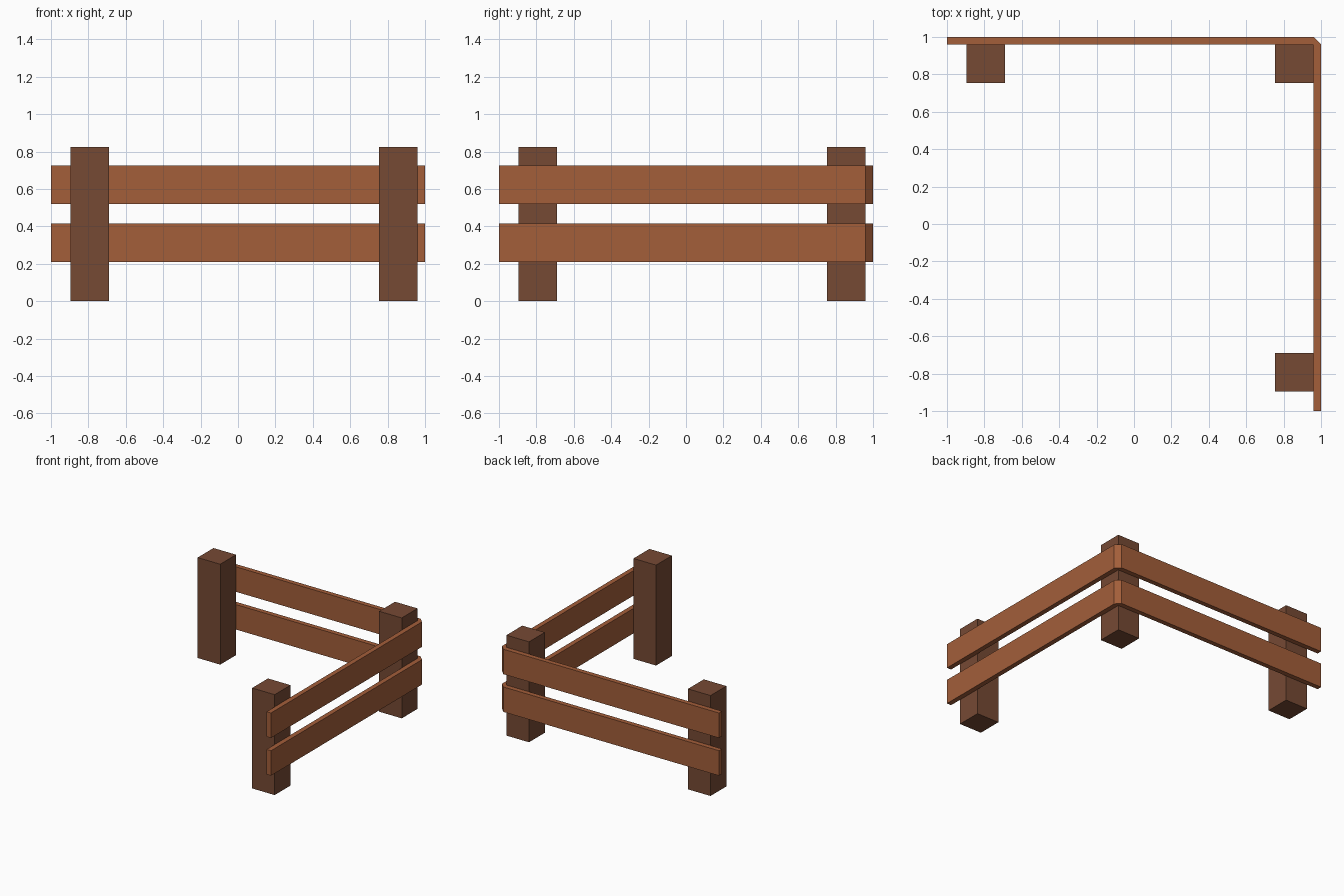
import bpy, bmesh

if "Cube" in bpy.data.objects:
    bpy.data.objects.remove(bpy.data.objects["Cube"])


def material(name, color):
    m = bpy.data.materials.new(name)
    m.diffuse_color = (*color, 1)
    m.use_nodes = True
    m.node_tree.nodes["Principled BSDF"].inputs["Base Color"].default_value = m.diffuse_color
    return m


def prism(name, outline, z0, z1, mat):
    """Extrude a plan outline from z0 up to z1."""
    bm = bmesh.new()
    face = bm.faces.new([bm.verts.new((x, y, z0)) for x, y in outline])
    top = bmesh.ops.extrude_face_region(bm, geom=[face], use_keep_orig=True)
    verts = [v for v in top["geom"] if isinstance(v, bmesh.types.BMVert)]
    bmesh.ops.translate(bm, verts=verts, vec=(0, 0, z1 - z0))
    bmesh.ops.recalc_face_normals(bm, faces=bm.faces)
    mesh = bpy.data.meshes.new(name)
    bm.to_mesh(mesh)
    bm.free()
    mesh.materials.append(mat)
    obj = bpy.data.objects.new(name, mesh)
    bpy.context.collection.objects.link(obj)
    return obj


post_wood = material("dark post wood", (0.18, 0.067, 0.034))
rail_wood = material("warm rail wood", (0.366, 0.112, 0.042))

# Three square posts inside the corner
W = 0.205
for name, x, y in (("left_post", -0.895, 0.755),
                   ("corner_post", 0.755, 0.755),
                   ("front_post", 0.755, -0.895)):
    prism(name, [(x, y), (x + W, y), (x + W, y + W), (x, y + W)],
          0, 0.825, post_wood)

# Two L-shaped rails with a chamfered outer corner
I = 0.96
rail_plan = [(-1, I), (I, I), (I, -1), (1, -1), (1, I), (I, 1), (-1, 1)]
for name, z in (("lower_rail", 0.21), ("upper_rail", 0.52)):
    prism(name, rail_plan, z, z + 0.205, rail_wood)
